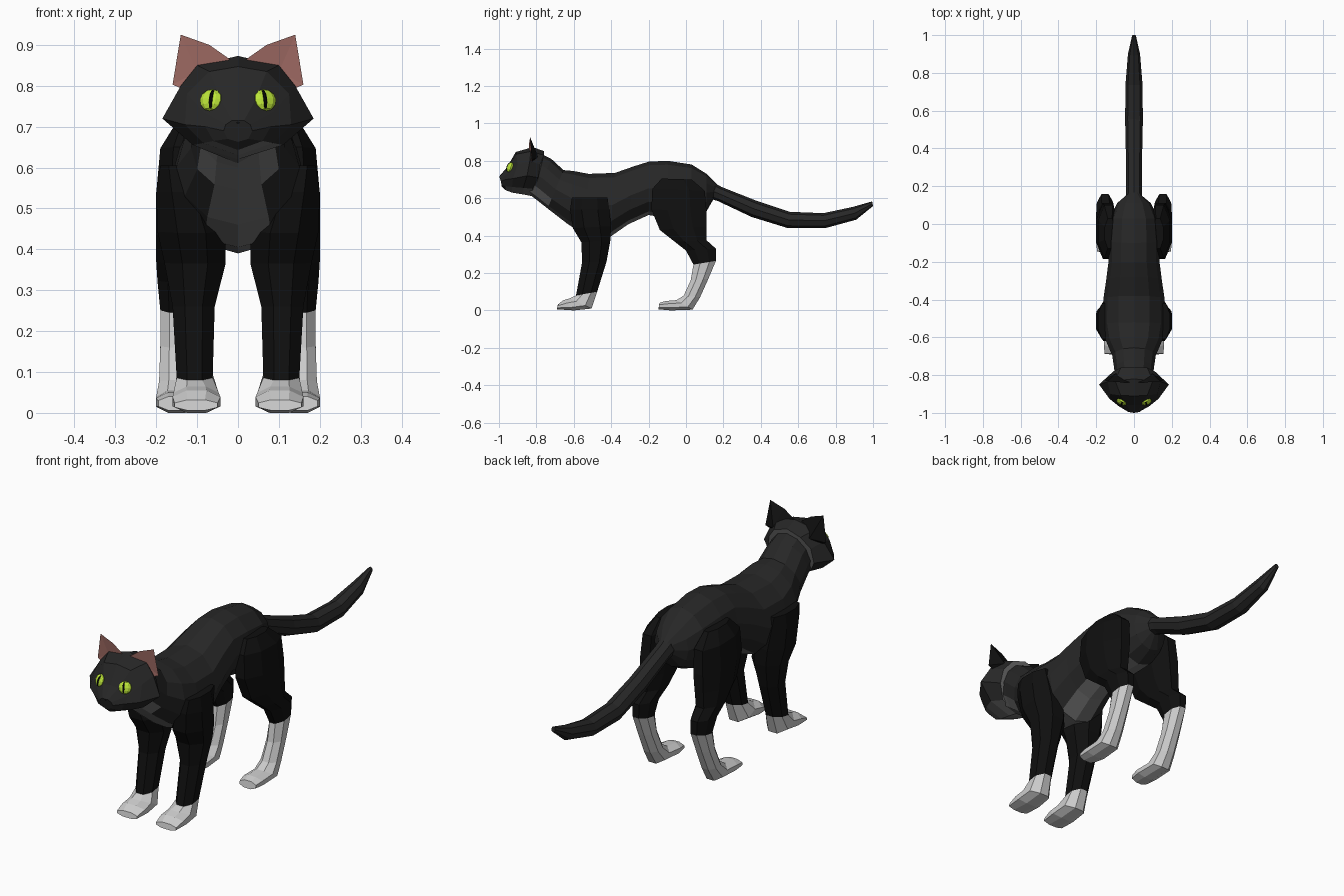
import bpy, bmesh, math
from mathutils import Vector, Matrix

if "Cube" in bpy.data.objects:
    bpy.data.objects.remove(bpy.data.objects["Cube"])


def material(name, r, g, b):
    m = bpy.data.materials.new(name)
    m.diffuse_color = (r, g, b, 1)
    m.use_nodes = True
    m.node_tree.nodes["Principled BSDF"].inputs["Base Color"].default_value = m.diffuse_color
    return m


FUR = material("dark_fur", .02, .02, .02)
LEG = material("black_fur", .005, .005, .005)
BIB = material("grey_fur", .16, .16, .16)
PAW = material("pale_fur", .55, .55, .55)
PINK = material("ear_pink", .36, .15, .13)
GREEN = material("eye_green", .5, .78, .04)
BLACK = material("pupil_black", .002, .002, .002)


def finish(bm, name, mats, mirror=False):
    bmesh.ops.recalc_face_normals(bm, faces=bm.faces[:])
    me = bpy.data.meshes.new(name)
    bm.to_mesh(me)
    bm.free()
    ob = bpy.data.objects.new(name, me)
    bpy.context.collection.objects.link(ob)
    for m in mats:
        me.materials.append(m)
    if mirror:
        ob.modifiers.new("mirror", 'MIRROR').use_mirror_merge = False
    return ob


def loft(name, rings, mats, pick, mirror=False):
    """Skin a list of point rings; pick(segment, side) gives the material slot."""
    bm = bmesh.new()
    loops = [[bm.verts.new(p) for p in r] for r in rings]
    n = len(loops[0])
    for s in range(len(loops) - 1):
        a, b = loops[s], loops[s + 1]
        for i in range(n):
            j = (i + 1) % n
            bm.faces.new((a[i], a[j], b[j], b[i])).material_index = pick(s, i)
    bm.faces.new(loops[0]).material_index = pick(0, n // 2)
    bm.faces.new(loops[-1]).material_index = pick(len(loops) - 2, n // 2)
    return finish(bm, name, mats, mirror)


def ring(ya, za, yb, zb, x0, x1, n, shift=0.0):
    """Oval through side-view points a and b, spanning x0 to x1."""
    a, b = Vector((0, ya, za)), Vector((0, yb, zb))
    mid, half = (a + b) / 2, (a - b) / 2
    k = 1 / math.cos(math.pi / n) if shift else 1
    pts = []
    for i in range(n):
        t = 2 * math.pi * (i + shift) / n
        p = mid + half * math.cos(t) * k
        p.x = (x0 + x1) / 2 + (x1 - x0) / 2 * math.sin(t) * k
        pts.append(p)
    return pts


# Body and neck: bottom point, top point, half width
body = [(.15, .60, .17, .67, .03), (.11, .53, .11, .73, .09), (.03, .49, .03, .78, .125),
        (-.08, .49, -.10, .80, .135), (-.20, .51, -.20, .795, .135),
        (-.31, .46, -.28, .77, .147), (-.41, .39, -.38, .735, .162),
        (-.54, .405, -.52, .73, .165), (-.63, .46, -.60, .745, .15),
        (-.74, .545, -.655, .75, .115), (-.81, .60, -.72, .81, .105),
        (-.85, .63, -.78, .84, .10)]


def body_slot(s, i):
    reach = 2 if s >= 9 else 1
    return 1 if s >= 2 and (i < reach or i >= 12 - reach) else 0


loft("body", [ring(a, b, c, d, -w, w, 12) for a, b, c, d, w in body], [FUR, BIB], body_slot)

# Tail
tail = [(.08, .61, .12, .70, .045), (.17, .585, .19, .66, .042), (.35, .50, .38, .585, .043),
        (.545, .44, .555, .527, .047), (.745, .44, .735, .52, .045),
        (.91, .485, .89, .553, .032), (1.0, .558, .995, .583, .01)]
loft("tail", [ring(a, b, c, d, -w, w, 8) for a, b, c, d, w in tail], [FUR], lambda s, i: 0)

# Head: half outlines from crown to chin, back to front
head = [[(0, -.76, .852), (.07, -.76, .83), (.11, -.78, .78), (.12, -.79, .71), (.08, -.82, .65), (0, -.82, .61)],
        [(0, -.82, .873), (.10, -.83, .85), (.14, -.835, .80), (.185, -.85, .72), (.11, -.87, .655), (0, -.87, .62)],
        [(0, -.91, .847), (.07, -.908, .835), (.125, -.90, .78), (.13, -.925, .705), (.085, -.93, .66), (0, -.93, .63)],
        [(0, -.957, .765), (.04, -.957, .76), (.085, -.943, .735), (.08, -.965, .70), (.06, -.965, .665), (0, -.965, .643)],
        [(0, -1, .715), (.015, -.998, .715), (.03, -.995, .705), (.035, -.99, .69), (.025, -.985, .67), (0, -.985, .663)]]
loft("head", [h + [(-x, y, z) for x, y, z in h[-2:0:-1]] for h in head], [FUR, BIB],
     lambda s, i: 1 if i in (4, 5) and s < 3 else 0)

# Legs: front point, back point, inner x, outer x
front = [(-.61, .605, -.42, .605, .12, .19), (-.62, .54, -.41, .54, .07, .20),
         (-.605, .44, -.40, .45, .03, .197), (-.56, .365, -.405, .37, .03, .18),
         (-.555, .26, -.425, .26, .057, .16), (-.588, .08, -.475, .10, .062, .15),
         (-.62, .065, -.505, .01, .047, .158), (-.655, .055, -.60, 0, .043, .16),
         (-.685, .032, -.69, .006, .05, .155)]
hind = [(-.13, .705, .03, .70, .10, .155), (-.18, .65, .10, .64, .08, .19),
        (-.185, .54, .11, .53, .08, .20), (-.14, .43, .11, .45, .09, .20),
        (-.06, .367, .11, .375, .10, .20), (.0, .32, .16, .33, .11, .197),
        (.04, .245, .16, .265, .115, .19), (.025, .16, .12, .17, .115, .19),
        (-.012, .08, .075, .07, .112, .193), (-.05, .055, .035, .004, .105, .20),
        (-.11, .05, -.08, 0, .10, .20), (-.142, .04, -.148, .006, .11, .195)]
for name, rows, ankle in (("front_leg", front, 5), ("hind_leg", hind, 6)):
    loft(name, [ring(*r, 8, .5) for r in rows], [LEG, PAW],
         lambda s, i, k=ankle: 1 if s >= k else 0, True)

# Ears: pink hollow in front, black cone behind
bm = bmesh.new()
rim = [bm.verts.new(p) for p in ((.02, -.84, .865), (.07, -.838, .90), (.14, -.833, .925),
                                 (.16, -.825, .803), (.12, -.83, .785))]
hollow, back = bm.verts.new((.10, -.828, .835)), bm.verts.new((.095, -.79, .82))
for i in range(5):
    j = (i + 1) % 5
    bm.faces.new((rim[i], rim[j], hollow)).material_index = 1
    bm.faces.new((rim[j], rim[i], back))
finish(bm, "ear", [LEG, PINK], True)


# Eyes, pupils and nose
def bead(name, loc, facing, size, mat, mirror=True):
    bm = bmesh.new()
    turn = Vector(facing).to_track_quat('-Y', 'Z').to_matrix().to_4x4()
    bmesh.ops.create_uvsphere(bm, u_segments=10, v_segments=6, radius=1,
                              matrix=Matrix.Translation(loc) @ turn @ Matrix.Diagonal((*size, 1)))
    finish(bm, name, [mat], mirror)


look = (.35, -.85, .35)
bead("eye", (.066, -.942, .765), look, (.029, .015, .028), GREEN)
bead("pupil", (.064, -.949, .767), look, (.007, .011, .025), BLACK)
bead("nose", (0, -.988, .712), (0, -1, .3), (.014, .01, .009), LEG, False)
